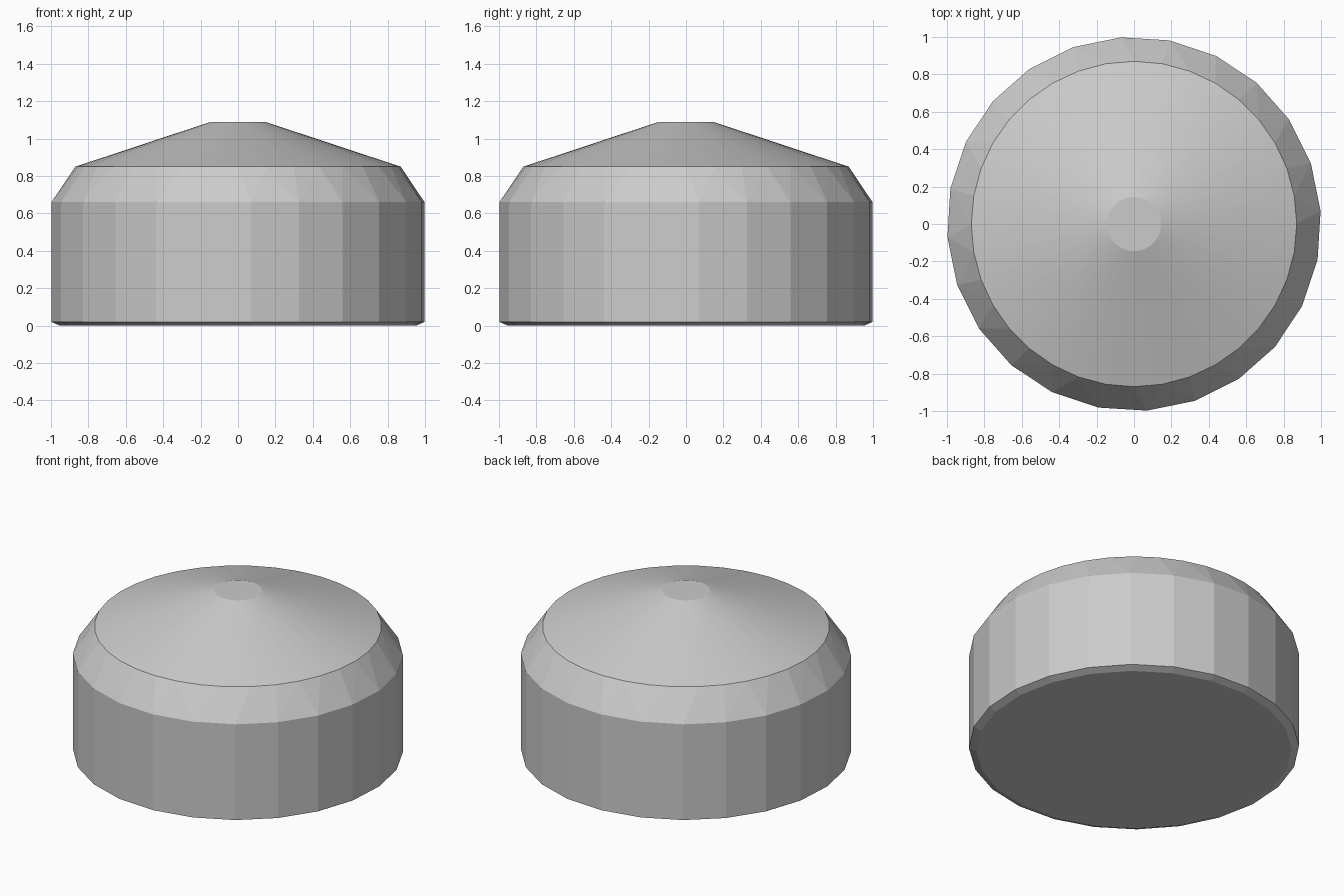
import bpy, bmesh
from math import sin, cos, radians, tau

if "Cube" in bpy.data.objects:
    bpy.data.objects.remove(bpy.data.objects["Cube"])


def ring(bm, sides, radius, z, offset):
    """Closed loop of vertices and edges; offset in degrees."""
    vs = [bm.verts.new((radius * cos(radians(offset) + tau * i / sides),
                        radius * sin(radians(offset) + tau * i / sides), z))
          for i in range(sides)]
    return vs, [bm.edges.new((vs[i], vs[(i + 1) % sides])) for i in range(sides)]


def stack(name, rings, cap_bottom, cap_top, smooth):
    """Skin a stack of rings given as (sides, radius, z, offset)."""
    bm = bmesh.new()
    made = [ring(bm, *r) for r in rings]
    for (_, a), (_, b) in zip(made, made[1:]):
        bmesh.ops.bridge_loops(bm, edges=a + b)
    if cap_bottom:
        bm.faces.new(made[0][0][::-1])
    if cap_top:
        bm.faces.new(made[-1][0])
    bmesh.ops.recalc_face_normals(bm, faces=bm.faces)
    for f in bm.faces:
        f.smooth = smooth and len(f.verts) <= 4
    mesh = bpy.data.meshes.new(name)
    bm.to_mesh(mesh)
    bm.free()
    obj = bpy.data.objects.new(name, mesh)
    bpy.context.collection.objects.link(obj)
    return obj


# Faceted drum: small bottom bevel, straight wall, sloped shoulder
stack("drum_body", [(24, 0.955, 0.0, 4), (24, 1.0, 0.02, 4),
                    (24, 1.0, 0.66, 4), (36, 0.87, 0.85, 0)],
      True, False, False)

# Shallow conical top with a flat tip
stack("cone_top", [(36, 0.87, 0.85, 0), (36, 0.145, 1.09, 0)],
      False, True, True)
